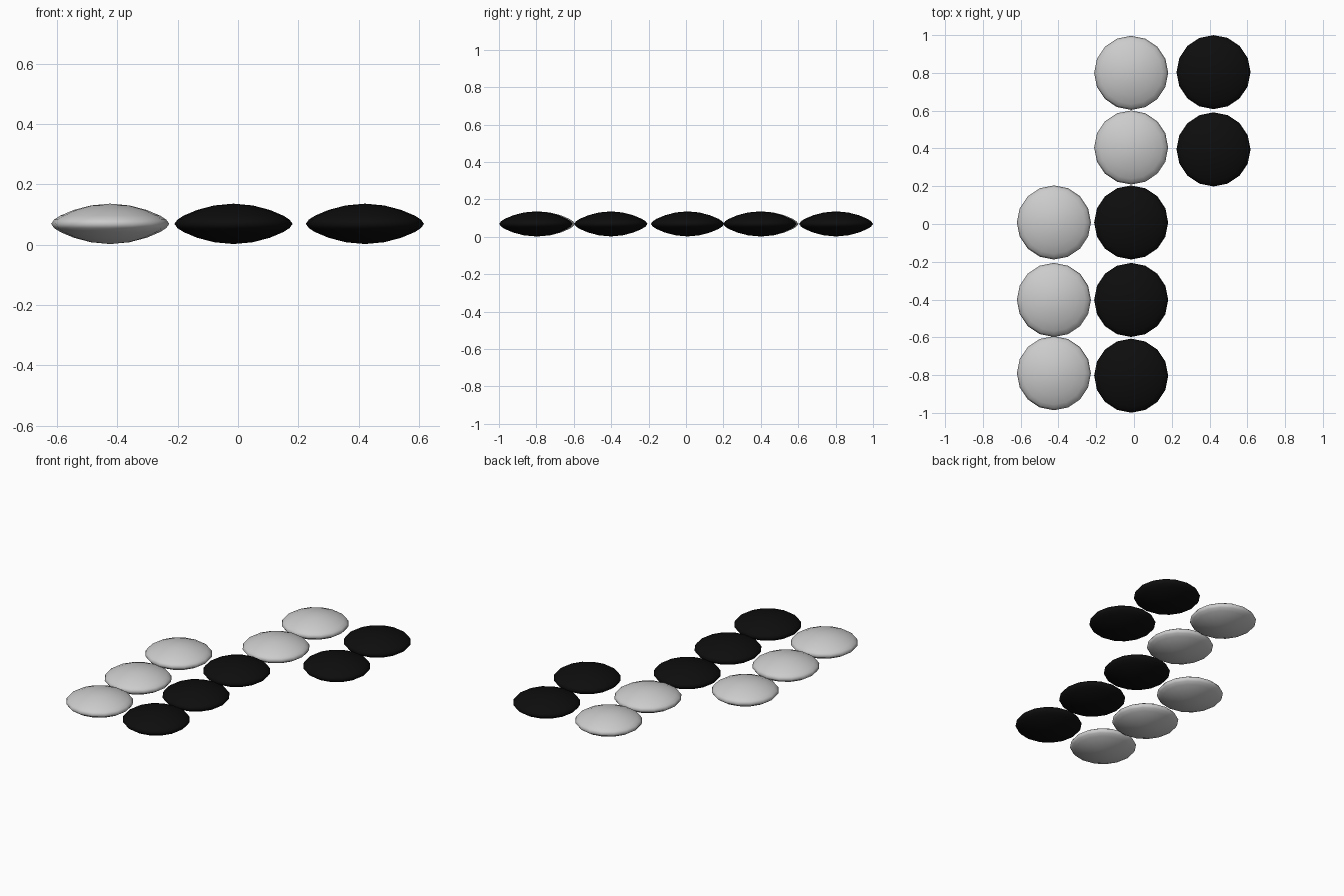
import bpy, bmesh, math

if "Cube" in bpy.data.objects:
    bpy.data.objects.remove(bpy.data.objects["Cube"])

SIDES = 16
# Upper half of the lens profile, rim to pole: (radius, height above the middle)
HALF = [(0.196, 0.0), (0.186, 0.014), (0.166, 0.027), (0.121, 0.046), (0.064, 0.061), (0.0, 0.067)]
MID = 0.069

black = bpy.data.materials.new("black")
black.diffuse_color = (0.004, 0.004, 0.004, 1)
black.use_nodes = True
black.node_tree.nodes["Principled BSDF"].inputs["Base Color"].default_value = black.diffuse_color


def stone(name, x, y, material=None):
    # Spin the mirrored profile around the vertical axis
    profile = [(r, -h) for r, h in reversed(HALF)] + HALF[1:]
    bm = bmesh.new()
    verts = [bm.verts.new((r, 0, h)) for r, h in profile]
    edges = [bm.edges.new(pair) for pair in zip(verts, verts[1:])]
    bmesh.ops.spin(bm, geom=verts + edges, cent=(0, 0, 0), axis=(0, 0, 1),
                   angle=math.tau, steps=SIDES)
    bmesh.ops.remove_doubles(bm, verts=bm.verts, dist=0.0005)
    bmesh.ops.recalc_face_normals(bm, faces=bm.faces)
    for f in bm.faces:
        f.smooth = True
    mesh = bpy.data.meshes.new(name)
    bm.to_mesh(mesh)
    bm.free()
    if material:
        mesh.materials.append(material)
    ob = bpy.data.objects.new(name, mesh)
    ob.location = (x, y, MID)
    bpy.context.collection.objects.link(ob)


# Two staggered columns of light and dark stones
LEFT, CENTRE, RIGHT = -0.424, -0.015, 0.421
light_spots = [(CENTRE, 0.80), (CENTRE, 0.405), (LEFT, 0.008), (LEFT, -0.402), (LEFT, -0.79)]
dark_spots = [(RIGHT, 0.804), (RIGHT, 0.395), (CENTRE, 0.008), (CENTRE, -0.402), (CENTRE, -0.803)]

for i, (x, y) in enumerate(light_spots, 1):
    stone(f"light_stone_{i}", x, y)
for i, (x, y) in enumerate(dark_spots, 1):
    stone(f"dark_stone_{i}", x, y, black)
